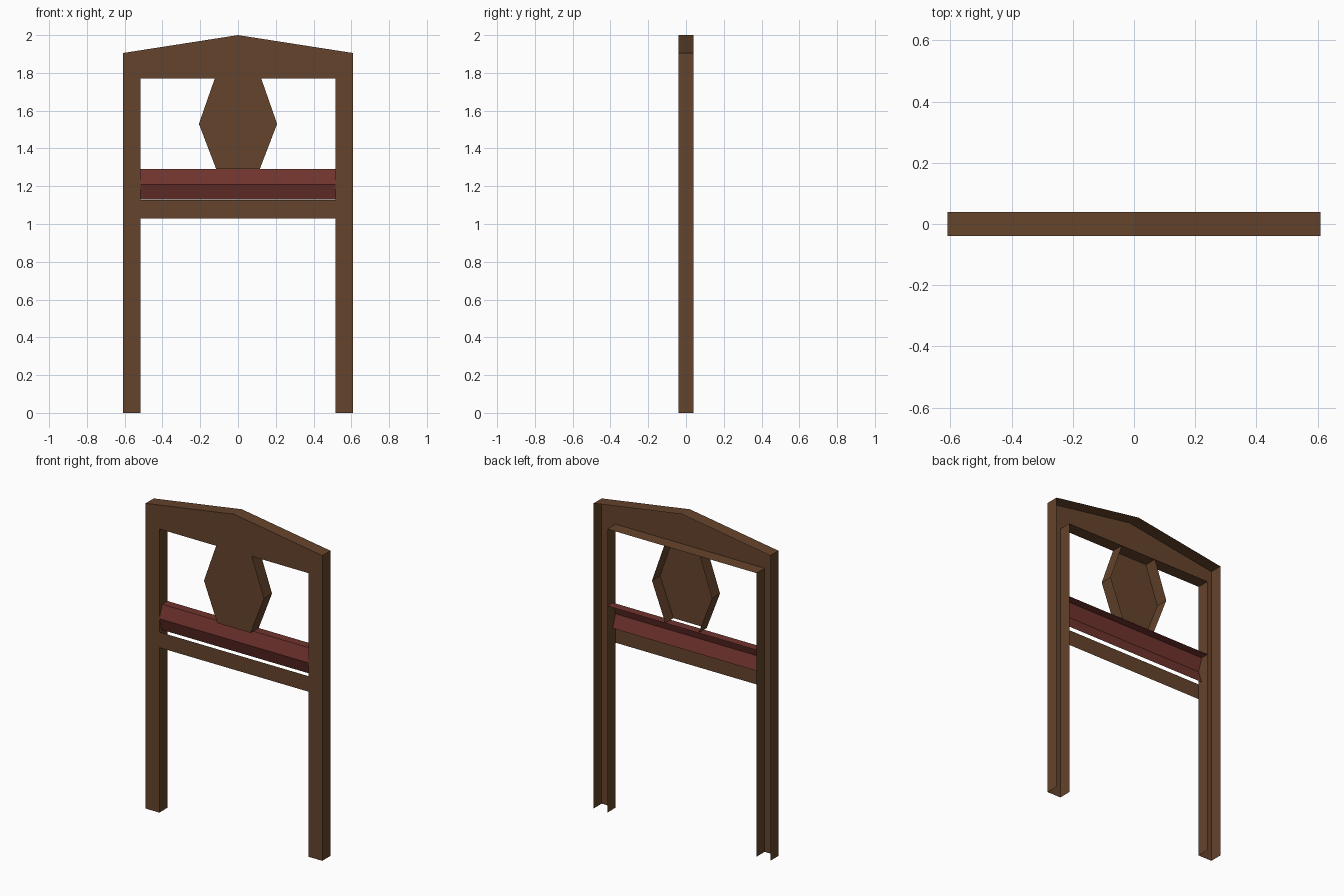
import bpy

if "Cube" in bpy.data.objects:
    bpy.data.objects.remove(bpy.data.objects["Cube"])

F, B = -0.04, 0.04          # front and back planes
W, I = 0.61, 0.515          # outer and inner half widths


def material(name, rgb):
    m = bpy.data.materials.new(name)
    m.diffuse_color = (*rgb, 1)
    m.use_nodes = True
    m.node_tree.nodes["Principled BSDF"].inputs["Base Color"].default_value = m.diffuse_color
    return m


wood = material("brown wood", (0.130, 0.058, 0.025))
cloth = material("dark red padding", (0.165, 0.034, 0.027))


def build(name, verts, faces, mat):
    me = bpy.data.meshes.new(name)
    me.from_pydata(verts, [], faces)
    me.materials.append(mat)
    ob = bpy.data.objects.new(name, me)
    bpy.context.collection.objects.link(ob)
    return ob


def open_shell(name, outline, open_edges=()):
    """Front plate from a counter-clockwise x,z outline with walls running back."""
    n = len(outline)
    verts = [(x, y, z) for y in (F, B) for x, z in outline]
    faces = [tuple(range(n))]
    for i in range(n):
        if i not in open_edges:
            j = (i + 1) % n
            faces.append((j, i, i + n, j + n))
    return build(name, verts, faces, wood)


# Posts and peaked top rail as one hollow arch, open at the back and the feet
open_shell("arch_frame",
           [(-W, 0), (-I, 0), (-I, 1.77), (I, 1.77), (I, 0), (W, 0),
            (W, 1.905), (0, 2.0), (-W, 1.905)], open_edges=(0, 4))

# Hexagonal back splat, hollow behind
open_shell("back_splat",
           [(-0.115, 1.29), (0.115, 1.29), (0.207, 1.53),
            (0.123, 1.77), (-0.123, 1.77), (-0.207, 1.53)], open_edges=(0, 3))

# Flat lower rail
build("lower_rail", [(-I, F, 1.03), (I, F, 1.03), (I, F, 1.127), (-I, F, 1.127)],
      [(0, 1, 2, 3)], wood)

# Ridged cushion edge swept between the posts
profile = [(F + 0.027, 1.13), (F, 1.21), (F + 0.027, 1.29), (B, 1.29)]
build("cushion_edge", [(x, y, z) for x in (-I, I) for y, z in profile],
      [(i, i + 4, i + 5, i + 1) for i in range(3)], cloth)
